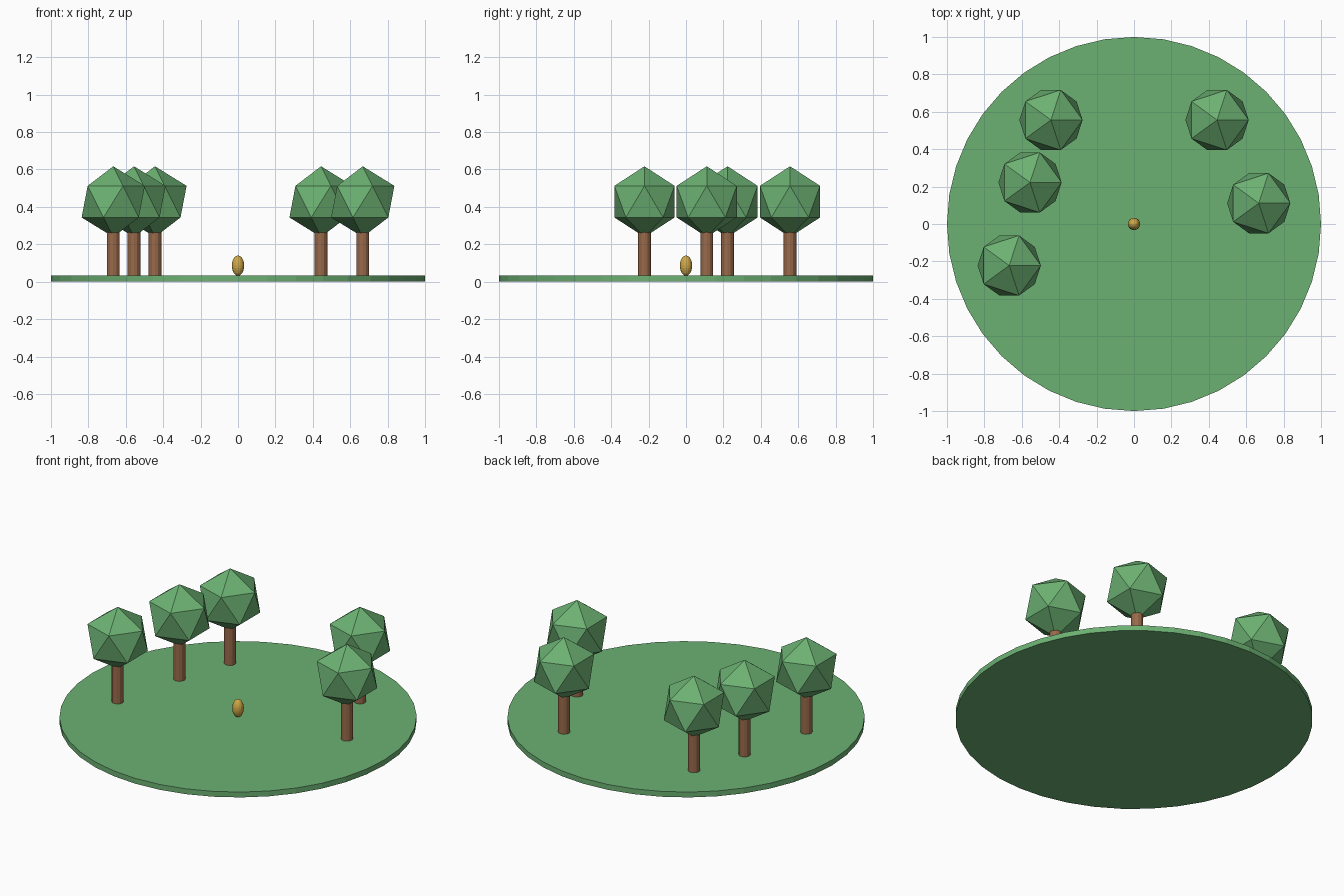
import bpy

# Remove the default cube
cube = bpy.data.objects.get("Cube")
if cube:
    bpy.data.objects.remove(cube, do_unlink=True)


def make_material(name, rgb):
    mat = bpy.data.materials.new(name)
    mat.use_nodes = True
    mat.diffuse_color = (*rgb, 1)
    mat.node_tree.nodes["Principled BSDF"].inputs["Base Color"].default_value = (*rgb, 1)
    return mat


leaf_green = make_material("leaf green", (0.15, 0.44, 0.17))
bark_brown = make_material("bark brown", (0.32, 0.145, 0.07))
gold = make_material("gold", (0.62, 0.39, 0.06))


def finish(name, mat):
    obj = bpy.context.object
    obj.name = name
    obj.data.materials.append(mat)
    return obj


def cylinder(name, sides, radius, bottom, top, x, y, mat):
    bpy.ops.mesh.primitive_cylinder_add(
        vertices=sides, radius=radius, depth=top - bottom,
        location=(x, y, (bottom + top) / 2))
    return finish(name, mat)


GROUND_TOP = 0.033

# Round island of grass
cylinder("ground", 40, 1.0, 0, GROUND_TOP, 0, 0, leaf_green)

# Trees: round trunk with a faceted crown
tree_spots = [(-0.667, -0.222), (-0.556, 0.222), (-0.444, 0.556),
              (0.444, 0.556), (0.667, 0.111)]
for i, (x, y) in enumerate(tree_spots, 1):
    cylinder(f"trunk_{i}", 12, 0.034, GROUND_TOP, 0.3, x, y, bark_brown)
    bpy.ops.mesh.primitive_ico_sphere_add(
        subdivisions=1, radius=0.189, location=(x, y, 0.428))
    finish(f"crown_{i}", leaf_green)

# Golden egg standing in the clearing
bpy.ops.mesh.primitive_uv_sphere_add(
    segments=16, ring_count=12, radius=1, location=(0, 0, 0.086))
egg = finish("egg", gold)
egg.scale = (0.033, 0.033, 0.054)
